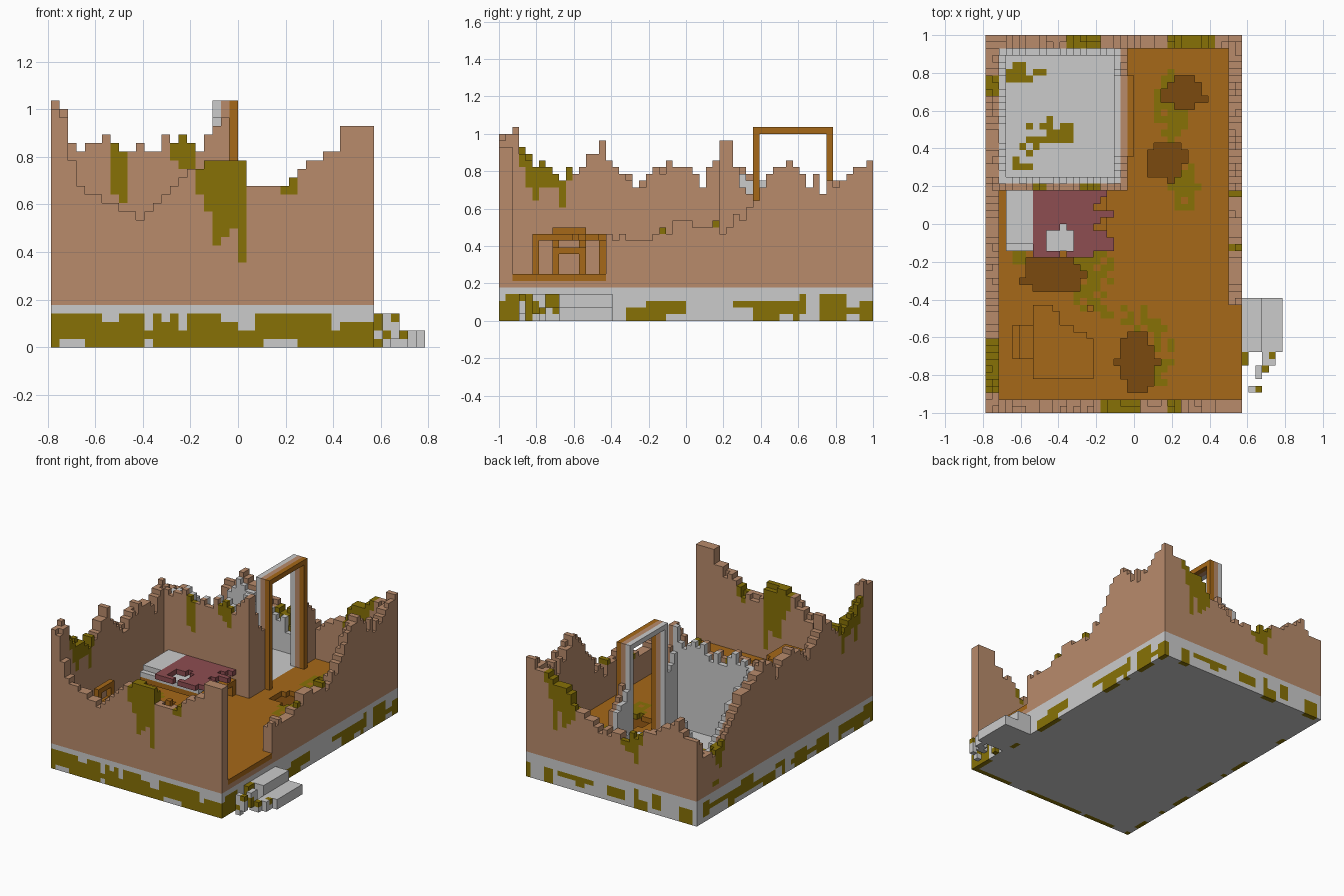
import bpy, bmesh, random
from itertools import product

if "Cube" in bpy.data.objects:
    bpy.data.objects.remove(bpy.data.objects["Cube"])

rng = random.Random(7)
V = 1 / 28                      # voxel size; the model is 44 x 56 x 29 voxels
world = {}                      # (x, y, z) -> [part, colour]
COLOURS = {'plaster': (183, 138, 107), 'wood': (165, 104, 30), 'moss': (134, 113, 15),
           'dirt': (122, 75, 22), 'red': (140, 78, 82), 'grey': None}


def box(part, colour, xs, ys, zs):
    for c in product(range(*xs), range(*ys), range(*zs)):
        world[c] = [part, colour]


def paint(c, colour='moss'):
    if c in world:
        world[c][1] = colour


def height(points, i):
    """Linear interpolation of a ruined wall's top edge."""
    for (a, ha), (b, hb) in zip(points, points[1:]):
        if a <= i <= b:
            return ha + (hb - ha) * (i - a) / (b - a)
    return points[-1][1]


def wall(part, points, rows, span, along, z0=5, skip=(), rough=1):
    """Ragged wall; rows lists (row, colour, drop), along is 'x' or 'y'."""
    for i in range(*span):
        if i in skip:
            continue
        h = round(height(points, i)) + rough * rng.choice((-1, 0, 0, 0, 0, 1))
        for row, colour, drop in rows:
            top = h - drop - (rng.choice((0, 0, 1)) if drop >= 0 and row != rows[0][0] else 0)
            for z in range(z0, top):
                world[(i, row, z) if along == 'x' else (row, i, z)] = [part, colour]


def drip(along, rows, start, lengths):
    """Moss hanging down from the top of a wall."""
    for i, n in enumerate(lengths, start):
        for k, row in enumerate(rows):
            at = (lambda z: (i, row, z)) if along == 'x' else (lambda z: (row, i, z))
            top = max((z for z in range(29) if at(z) in world), default=0)
            for z in range(top - n + 1, top + 1):
                paint(at(z))


def blob(cx, cy, rx, ry, density=1.0):
    for x in range(int(cx - rx - 1), int(cx + rx + 2)):
        for y in range(int(cy - ry - 1), int(cy + ry + 2)):
            d = ((x - cx) / rx) ** 2 + ((y - cy) / ry) ** 2
            if d < 0.75 + rng.random() * 0.5 and rng.random() < density:
                yield x, y


# Foundation, earth below the boards, floors
box('foundation', 'grey', (0, 38), (0, 56), (0, 5))
box('earth', 'dirt', (2, 36), (2, 54), (5, 6))
box('wood_floor', 'wood', (2, 36), (2, 54), (6, 7))
box('bathroom_floor', 'grey', (2, 20), (34, 54), (6, 7))

# Outer walls
front = [(0, 28), (1, 27), (2, 22), (3, 19), (5, 18), (8, 16), (10, 15), (12, 17), (15, 20),
         (18, 22), (22, 22), (23, 19), (27, 19), (29, 21), (30, 22), (33, 23), (34, 26), (37, 26)]
left = [(0, 28), (2, 28), (3, 26), (4, 24), (6, 23), (10, 22), (12, 24), (15, 27), (17, 23),
        (20, 21), (23, 22), (25, 24), (28, 23), (30, 20), (32, 23), (34, 25), (36, 23),
        (42, 19), (47, 14), (50, 12), (53, 14), (55, 17)]
back = [(0, 17), (5, 19), (10, 16), (17, 13), (22, 14), (26, 16), (30, 20), (36, 23), (37, 24)]
right = [(16, 12), (22, 12), (23, 13), (25, 14), (34, 14), (35, 16), (37, 17), (39, 20),
         (41, 23), (44, 23), (46, 21), (50, 20), (52, 22), (55, 24)]
wall('front_wall', front, [(0, 'plaster', 0), (1, 'plaster', 0)], (0, 38), 'x', rough=0)
wall('back_wall', back, [(55, 'plaster', 0), (54, 'plaster', 0), (53, 'grey', 1)], (2, 36), 'x', 7)
box('back_wall', 'plaster', (2, 36), (54, 56), (5, 7))
wall('left_wall', left, [(0, 'plaster', 0), (1, 'plaster', 0)], (0, 56), 'y')
wall('right_wall', right, [(37, 'plaster', 0), (36, 'plaster', 0)], (16, 56), 'y')
for x in range(20, 36):         # no tile lining outside the bathroom
    for z in range(7, 29):
        world.pop((x, 53, z), None)
wall('bathroom_lining', left, [(2, 'grey', 1)], (35, 54), 'y', 7)

# Doorway gap and its sill
box('door_sill', 'plaster', (36, 38), (2, 16), (5, 6))
box('door_sill', 'wood', (36, 38), (2, 16), (6, 7))

# Bathroom partition walls
south = [(2, 24), (7, 24), (8, 23), (11, 24), (14, 25), (17, 24), (18, 25), (20, 27)]
east = [(34, 26), (35, 23), (36, 20), (38, 18), (50, 20), (53, 17)]
wall('bathroom_south_wall', south, [(33, 'plaster', 0), (34, 'grey', 0)], (2, 21), 'x', 7)
wall('bathroom_east_wall', east, [(20, 'plaster', 0), (19, 'grey', 0)], (34, 54), 'y', 7,
     skip=range(38, 50))

# Standing door frame: tile, plaster and timber layers
for x, colour in ((19, 'grey'), (20, 'plaster'), (21, 'wood')):
    for y in (38, 49):
        box('door_frame', colour, (x, x + 1), (y, y + 1), (7, 29))
    box('door_frame', colour, (x, x + 1), (38, 50), (28, 29))

# Bed with pillow and torn blanket
for x in (3, 17):
    for y in (24, 32):
        box('bed_frame', 'wood', (x, x + 1), (y, y + 1), (7, 9))
box('bed_frame', 'wood', (3, 18), (24, 33), (9, 10))
box('mattress', 'grey', (3, 16), (24, 33), (10, 11))
box('pillow', 'grey', (3, 7), (25, 33), (11, 12))
box('blanket', 'red', (7, 16), (23, 33), (11, 12))
for y in range(23, 33):
    box('blanket', 'red', (16, 16 + rng.randint(0, 3)), (y, y + 1), (11, 12))
for x, y in list(blob(10.5, 25, 2.5, 2)):
    world.pop((x, y, 11), None)

# Broken table
for x in (7, 15):
    for y in (5, 15):
        box('table', 'wood', (x, x + 1), (y, y + 1), (7, 13))
box('table', 'wood', (7, 16), (5, 16), (12, 13))
for x, y in list(blob(15, 15, 5, 4)):
    world.pop((x, y, 12), None)

# Chair by the left wall
for x, top in ((4, 14), (6, 10)):
    for y in (8, 12):
        box('chair', 'wood', (x, x + 1), (y, y + 1), (7, top))
box('chair', 'wood', (4, 7), (8, 13), (10, 11))
box('chair', 'wood', (4, 5), (8, 13), (13, 14))

# Floor moss, then holes showing the earth
for b in ((15, 20, 3.5, 5, .7), (20, 14, 4, 2, .6), (24, 8.5, 3.5, 5, .7), (29, 33, 2, 4, .8),
          (27, 45, 2.5, 5, .8), (5, 23.5, 3, 2, .7), (4, 50, 5, 1.8, .6), (9, 41, 4, 2, .7),
          (5, 38, 2, 3, .6)):
    for x, y in blob(*b):
        paint((x, y, 6))
for b in ((9.5, 20, 4.5, 3), (22, 7, 3, 4.5), (26.5, 37, 3, 3), (29, 47, 3, 2.6)):
    for x, y in blob(*b):
        world.pop((x, y, 6), None)

# Moss hanging on the walls
drip('x', (0, 1), 17, [3, 6, 10, 9, 8, 12])
drip('x', (0, 1), 27, [1, 2])
drip('y', (0, 1), 3, [2, 4, 5, 3, 3, 2, 4, 2])
drip('y', (0, 1), 47, [2, 4, 3])
drip('x', (55, 54), 27, [3, 6, 8, 5, 9, 4, 2])
drip('x', (55, 54), 12, [2, 5, 4, 2, 1])
drip('y', (37, 36), 24, [1])
drip('y', (37, 36), 32, [1])
drip('x', (33,), 7, [6, 6])
drip('x', (33,), 14, [2, 4, 4])

# Moss band round the foundation
for along, n, row, full in (('x', 38, 0, 1), ('x', 38, 55, 0), ('y', 56, 0, 0), ('y', 56, 37, 0)):
    i = 0
    while i < n:
        run = rng.randint(1, 4)
        lo, hi = (rng.choice((0, 0, 0, 1)), rng.randint(2, 4)) if full else \
            (rng.randint(0, 2), rng.choice((0, 2, 3, 3, 4)))
        for k in range(i, min(i + run, n)):
            for z in range(lo, hi):
                paint((k, row, z) if along == 'x' else (row, k, z))
        i += run

# Entrance steps, the front end crumbled and mossy
box('entrance_steps', 'grey', (38, 44), (9, 17), (0, 2))
box('entrance_steps', 'grey', (38, 41), (9, 17), (2, 4))
for x, y in product(range(38, 43), range(3, 9)):
    if rng.random() < 0.62 - 0.05 * (x - 38) + 0.05 * (y - 6):
        for z in range(rng.randint(0, 1), 4 if x < 41 else 2):
            world[x, y, z] = ['entrance_steps', rng.choice(('grey', 'grey', 'moss'))]

# Turn the voxels of each part into a mesh of exposed, merged faces
mats = {}
for name, rgb in COLOURS.items():
    if rgb:
        mats[name] = bpy.data.materials.new(name)
        mats[name].diffuse_color = [(c / 255) ** 2.2 for c in rgb] + [1]


def build(part):
    cells = {c: v[1] for c, v in world.items() if v[0] == part}
    used = sorted(set(cells.values()))
    bm, verts = bmesh.new(), {}

    def vert(p):
        if p not in verts:
            verts[p] = bm.verts.new((p[0] * V - 22 * V, p[1] * V - 1, p[2] * V))
        return verts[p]

    for c, colour in cells.items():
        for axis, side in product(range(3), (0, 1)):
            n = list(c)
            n[axis] += 2 * side - 1
            if tuple(n) in world:
                continue
            corners = []
            for u, w in ((0, 0), (1, 0), (1, 1), (0, 1)):
                p = list(c)
                p[axis] += side
                p[(axis + 1) % 3] += u
                p[(axis + 2) % 3] += w
                corners.append(vert(tuple(p)))
            f = bm.faces.new(corners if side else corners[::-1])
            f.material_index = used.index(colour)
    bmesh.ops.dissolve_limit(bm, angle_limit=0.01, verts=bm.verts, edges=bm.edges,
                             delimit={'MATERIAL'})
    mesh = bpy.data.meshes.new(part)
    bm.to_mesh(mesh)
    bm.free()
    if used != ['grey']:
        for colour in used:
            mesh.materials.append(mats.get(colour))
    bpy.context.collection.objects.link(bpy.data.objects.new(part, mesh))


for part in sorted({v[0] for v in world.values()}):
    build(part)

for m in bpy.data.materials:
    if m.users and not m.is_grease_pencil:
        m.use_nodes = True
        m.node_tree.nodes["Principled BSDF"].inputs["Base Color"].default_value = m.diffuse_color
